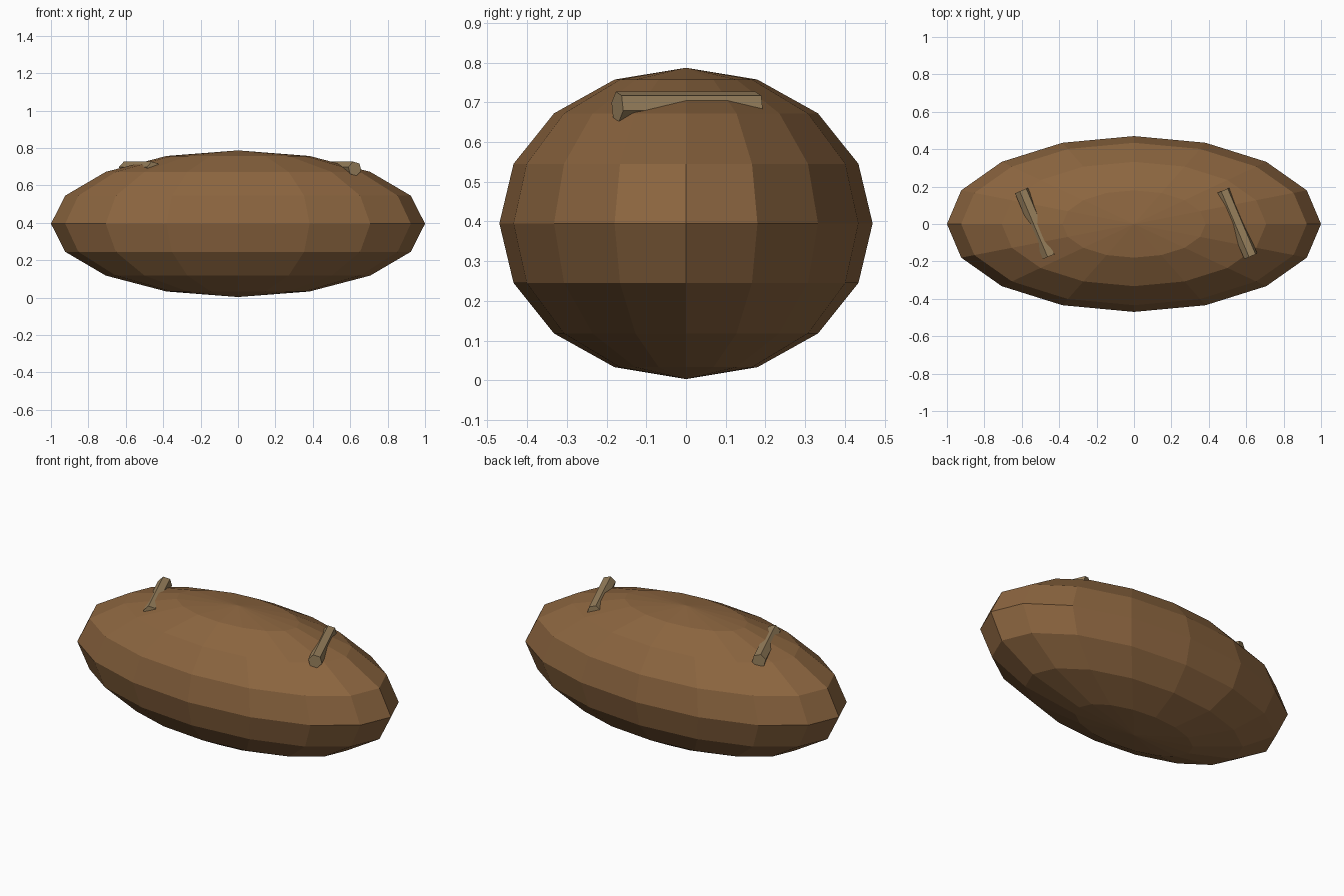
import bpy
from math import radians, cos, sin

if "Cube" in bpy.data.objects:
    bpy.data.objects.remove(bpy.data.objects["Cube"])


def material(name, color):
    mat = bpy.data.materials.new(name)
    mat.diffuse_color = color
    mat.use_nodes = True
    mat.node_tree.nodes["Principled BSDF"].inputs["Base Color"].default_value = mat.diffuse_color
    return mat


earth = material("earth_brown", (0.26, 0.13, 0.05, 1))
wood = material("dry_wood", (0.32, 0.22, 0.11, 1))

# Mound: flattened low-poly ellipsoid
bpy.ops.mesh.primitive_uv_sphere_add(segments=16, ring_count=8, radius=1, location=(0, 0, 0.395))
mound = bpy.context.object
mound.name = "mound"
mound.scale = (1, 0.47, 0.392)
bpy.ops.object.transform_apply(location=False, rotation=False, scale=True)
mound.data.materials.append(earth)


# Sticks: six-sided prisms half sunk into the top of the mound
def stick(name, x):
    sides, radius, half = 6, 0.039, 0.191
    angles = [radians(45 + 60 * i) for i in range(sides)]
    verts = [(radius * cos(a), y, radius * sin(a)) for y in (-half, half) for a in angles]
    faces = [(i, i + sides, (i + 1) % sides + sides, (i + 1) % sides) for i in range(sides)]
    faces += [tuple(range(sides)), tuple(range(2 * sides - 1, sides - 1, -1))]
    mesh = bpy.data.meshes.new(name)
    mesh.from_pydata(verts, [], faces)
    mesh.materials.append(wood)
    obj = bpy.data.objects.new(name, mesh)
    obj.location = (x, 0.003, 0.689)
    obj.rotation_euler = (0, 0, radians(23))
    bpy.context.collection.objects.link(obj)


stick("left_stick", -0.527)
stick("right_stick", 0.55)
